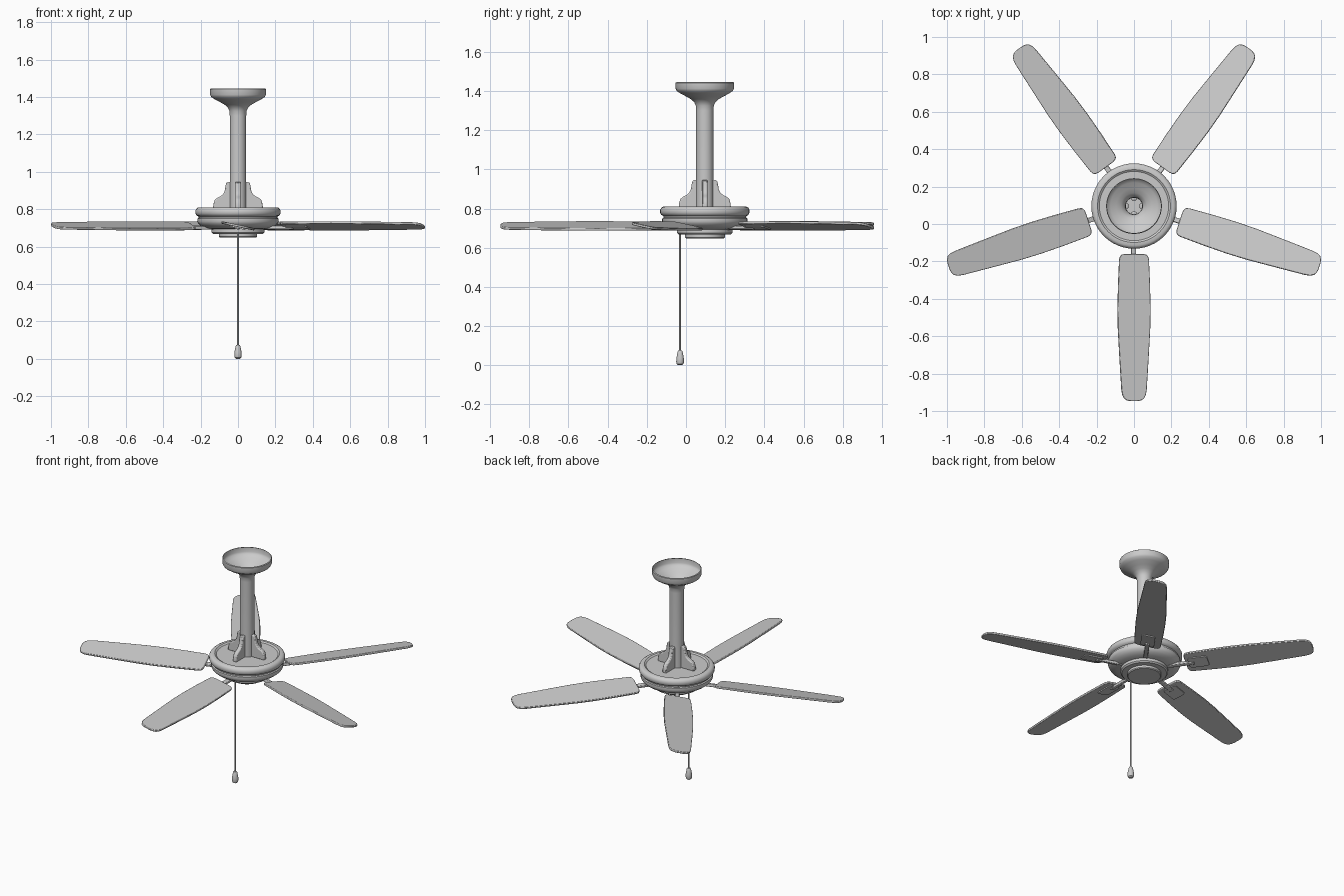
import bpy, bmesh, math
from mathutils import Matrix, Vector

if "Cube" in bpy.data.objects:
    bpy.data.objects.remove(bpy.data.objects["Cube"])

CY = 0.096          # fan axis sits slightly behind the origin
PITCH = math.radians(-12)


def finish(name, bm, bevel=0.0, angle=35):
    bmesh.ops.recalc_face_normals(bm, faces=bm.faces)
    me = bpy.data.meshes.new(name)
    bm.to_mesh(me)
    bm.free()
    ob = bpy.data.objects.new(name, me)
    bpy.context.collection.objects.link(ob)
    if bevel:
        m = ob.modifiers.new("bevel", 'BEVEL')
        m.width, m.segments, m.limit_method = bevel, 2, 'ANGLE'
        m.angle_limit = math.radians(50)
    bpy.ops.object.select_all(action='DESELECT')
    ob.select_set(True)
    bpy.context.view_layer.objects.active = ob
    bpy.ops.object.shade_smooth_by_angle(angle=math.radians(angle))
    return ob


def lathe(name, profile, center=(0, CY), sides=48):
    bm = bmesh.new()
    vs = [bm.verts.new((r, 0, z)) for r, z in profile]
    es = [bm.edges.new(p) for p in zip(vs, vs[1:])]
    bmesh.ops.spin(bm, geom=vs + es, cent=(0, 0, 0), axis=(0, 0, 1),
                   angle=2 * math.pi, steps=sides, use_duplicate=False)
    bmesh.ops.remove_doubles(bm, verts=bm.verts, dist=1e-5)
    bmesh.ops.translate(bm, verts=bm.verts, vec=(center[0], center[1], 0))
    return finish(name, bm)


def slab(name, outline, thick, matrix, bevel=0.0):
    # flat outline extruded symmetrically along local z
    bm = bmesh.new()
    f = bm.faces.new([bm.verts.new((x, y, -thick / 2)) for x, y in outline])
    g = bmesh.ops.extrude_face_region(bm, geom=[f])
    top = [v for v in g["geom"] if isinstance(v, bmesh.types.BMVert)]
    bmesh.ops.translate(bm, verts=top, vec=(0, 0, thick))
    bmesh.ops.transform(bm, matrix=matrix, verts=bm.verts)
    return finish(name, bm, bevel)


def mirrored(half):
    return half + [(x, -y) for x, y in reversed(half)]


# open ceiling canopy flowing into the hollow down rod
lathe("canopy_and_rod", [
    (0.144, 1.446), (0.149, 1.442), (0.149, 1.412), (0.143, 1.400), (0.125, 1.388),
    (0.095, 1.372), (0.070, 1.358), (0.054, 1.343), (0.046, 1.325), (0.044, 1.30),
    (0.044, 0.80)])

# motor housing
lathe("motor_housing", [
    (0, 0.803), (0.185, 0.803), (0.195, 0.810), (0.212, 0.810), (0.222, 0.804),
    (0.228, 0.793), (0.228, 0.778), (0.222, 0.767), (0.212, 0.762), (0.210, 0.754),
    (0.217, 0.750), (0.218, 0.735), (0.212, 0.722), (0.195, 0.708), (0.170, 0.698),
    (0.142, 0.694), (0.142, 0.676), (0.134, 0.668), (0.102, 0.667), (0.102, 0.653),
    (0.097, 0.648), (0, 0.648)])

# four fins bracing the rod
fin = [(0.03, 0.80), (0.133, 0.80), (0.132, 0.825), (0.125, 0.848), (0.112, 0.860),
       (0.095, 0.868), (0.080, 0.880), (0.071, 0.898), (0.067, 0.925), (0.063, 0.940),
       (0.055, 0.946), (0.03, 0.946)]
stand = Matrix.Rotation(math.pi / 2, 4, 'X')
for i in range(4):
    m = Matrix.Translation((0, CY, 0)) @ Matrix.Rotation(i * math.pi / 2, 4, 'Z') @ stand
    slab(f"rod_fin_{i + 1}", fin, 0.028, m, 0.006)

# five pitched blades with their arms and mounting plates
blade = mirrored([(0.256, 0.050), (0.260, 0.066), (0.268, 0.076), (0.285, 0.081),
                  (0.42, 0.087), (0.55, 0.090), (0.66, 0.088), (0.80, 0.080),
                  (0.98, 0.069), (1.010, 0.064), (1.030, 0.053), (1.039, 0.038),
                  (1.043, 0.018)])
plate = mirrored([(0.275, 0.030), (0.285, 0.042), (0.385, 0.042), (0.395, 0.032)])
arm = mirrored([(0.14, 0.013), (0.31, 0.013)])
for i in range(5):
    turn = Matrix.Rotation(math.radians(-90 + 72 * i), 4, 'Z')
    base = Matrix.Translation((0, CY, 0.711)) @ turn @ Matrix.Rotation(PITCH, 4, 'X')
    slab(f"blade_{i + 1}", blade, 0.013, base, 0.003)
    slab(f"blade_plate_{i + 1}", plate, 0.008, base @ Matrix.Translation((0, 0, -0.009)))
    slab(f"blade_arm_{i + 1}", arm, 0.018, base @ Matrix.Translation((0, 0, -0.010)), 0.004)

# pull cord and its weight
lathe("pull_cord", [(0, 0.70), (0.005, 0.70), (0.005, 0.06), (0, 0.06)], (0, -0.03), 10)
lathe("cord_weight", [(0, 0.076), (0.009, 0.075), (0.013, 0.068), (0.019, 0.035),
                      (0.020, 0.018), (0.017, 0.006), (0.010, 0), (0, 0)], (0, -0.03), 20)
